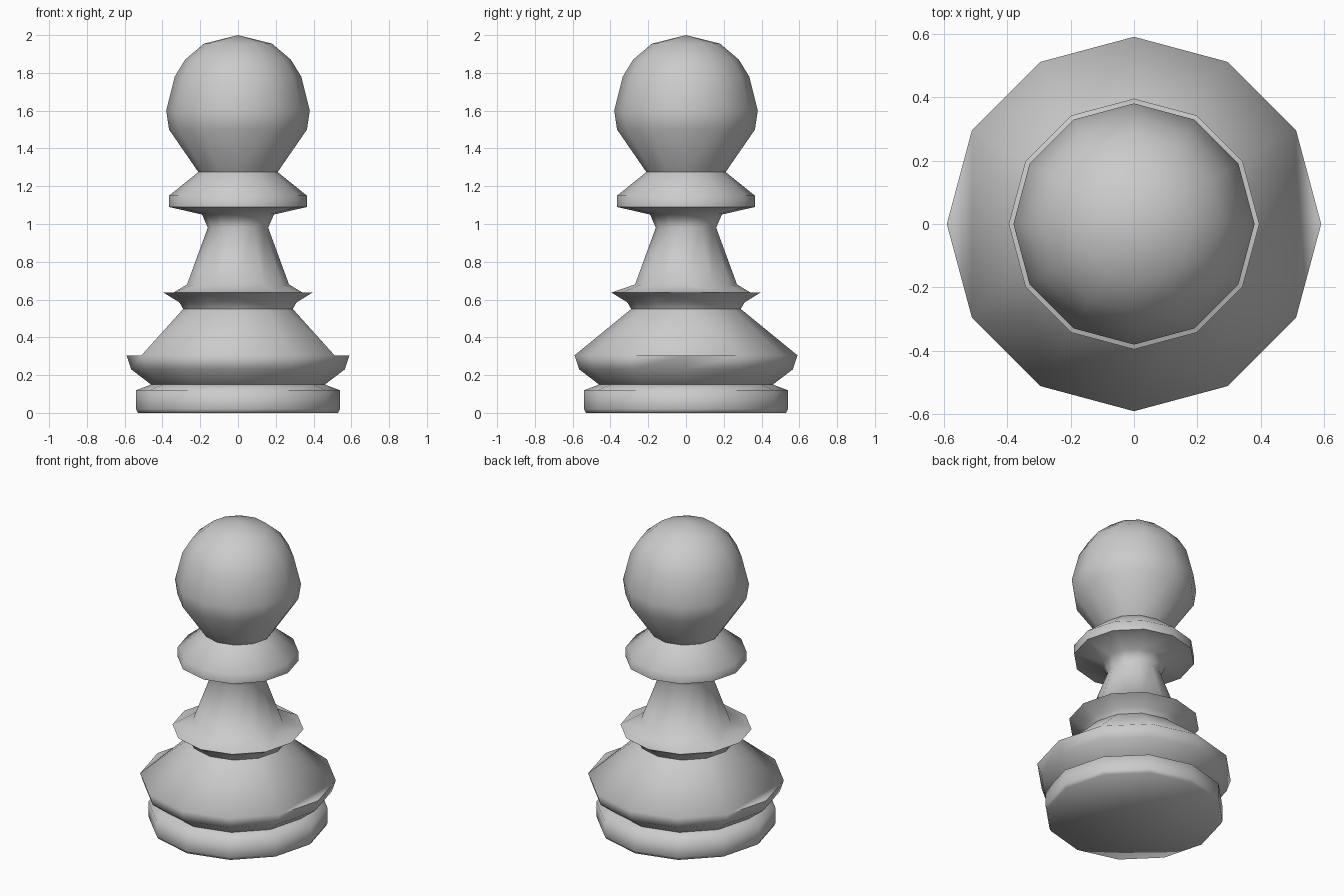
import bpy
import bmesh
from math import cos, sin, pi, radians

if "Cube" in bpy.data.objects:
    bpy.data.objects.remove(bpy.data.objects["Cube"])

SIDES = 12


def lathe(name, profile, folds=None):
    """Turn (radius, z) points round z; radius 0 closes to a single point.
    folds maps a ring number to corners whose upper faces are folded flat."""
    folds = folds or {}
    bm = bmesh.new()
    rings = []
    for r, z in profile:
        if r == 0:
            rings.append([bm.verts.new((0, 0, z))] * SIDES)
        else:
            rings.append([bm.verts.new((r * cos(2 * pi * i / SIDES),
                                        r * sin(2 * pi * i / SIDES), z))
                          for i in range(SIDES)])
    for k in range(len(rings) - 1):
        a, b = rings[k], rings[k + 1]
        corners = folds.get(k, ())
        for i in range(SIDES):
            j, h = (i + 1) % SIDES, i - 1
            if i in corners:
                # corner becomes a flat ledge, with a wider face behind it
                bm.faces.new((a[h], a[i], a[j]))
                bm.faces.new((a[h], a[j], b[i]))
                bm.faces.new((a[j], b[j], b[i]))
            elif j in corners:
                bm.faces.new((a[i], b[j], b[i]))
            else:
                bm.faces.new(list(dict.fromkeys((a[i], a[j], b[j], b[i]))))
    bmesh.ops.recalc_face_normals(bm, faces=bm.faces)
    # open shells: make sure normals point outward
    if sum(f.normal.dot((f.calc_center_median().x, f.calc_center_median().y, 0))
           for f in bm.faces) < 0:
        bmesh.ops.reverse_faces(bm, faces=bm.faces)
    me = bpy.data.meshes.new(name)
    bm.to_mesh(me)
    bm.free()
    ob = bpy.data.objects.new(name, me)
    bpy.context.collection.objects.link(ob)
    bpy.ops.object.select_all(action='DESELECT')
    ob.select_set(True)
    bpy.context.view_layer.objects.active = ob
    bpy.ops.object.shade_smooth_by_angle(angle=radians(75))
    return ob


# Bottom disc
lathe("base", [(0, 0), (0.53, 0), (0.54, 0.02), (0.54, 0.12), (0.46, 0.15)])

# Wide flared skirt
lathe("skirt", [(0.46, 0.15), (0.565, 0.23), (0.59, 0.305), (0.29, 0.55)],
      {2: (0, 6)})

# Lower collar and tapering stem
lathe("stem", [(0.29, 0.55), (0.31, 0.585), (0.395, 0.637), (0.27, 0.68),
               (0.16, 0.98), (0.19, 1.05), (0.365, 1.09)],
      {2: (0, 3, 6)})

# Upper collar and rounded head
lathe("head", [(0.365, 1.09), (0.365, 1.15), (0.21, 1.275), (0.365, 1.50),
               (0.38, 1.60), (0.335, 1.78), (0.28, 1.87), (0.18, 1.955),
               (0, 2.0)])
